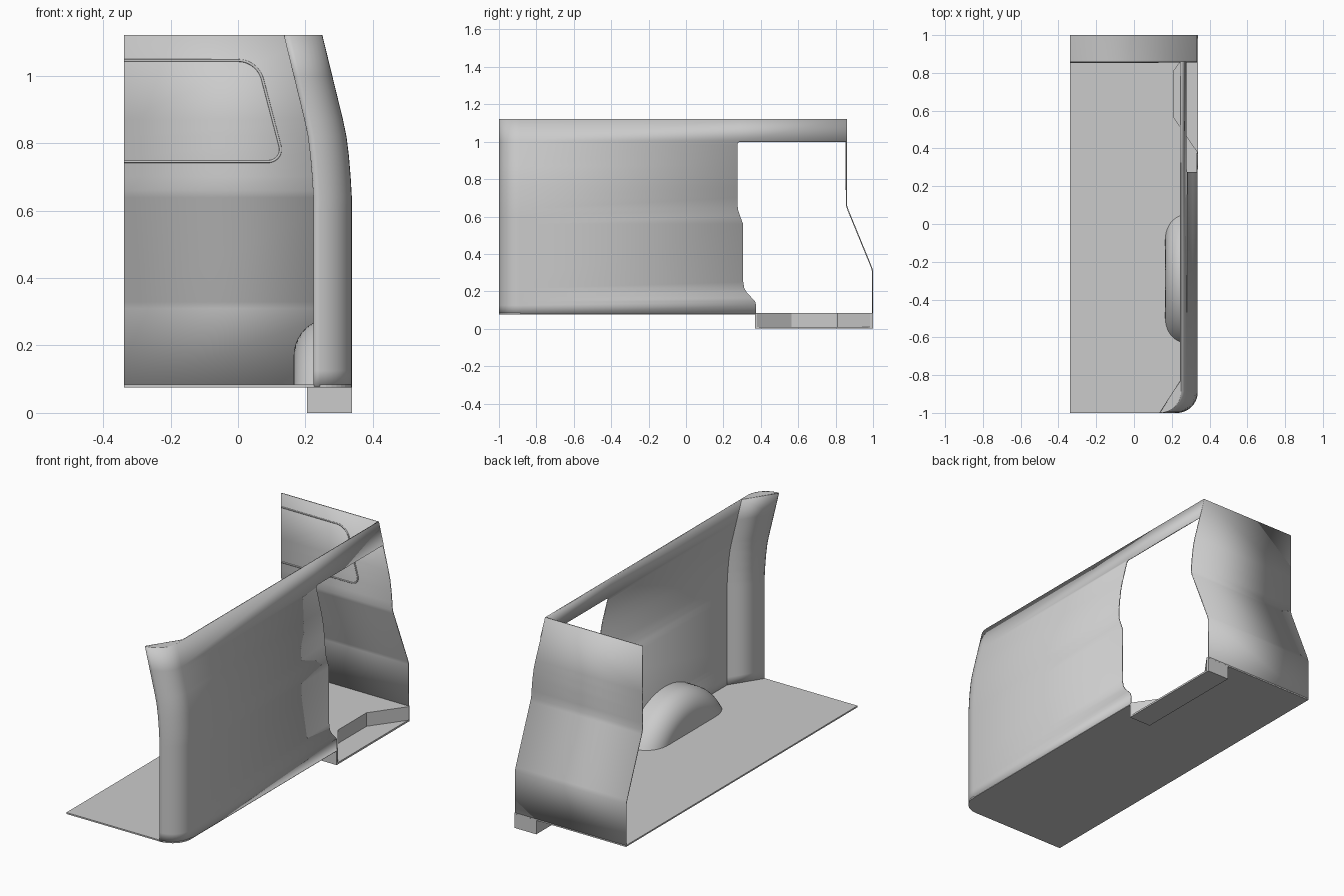
import bpy, bmesh
from math import sin, cos, asin, pi, radians

if "Cube" in bpy.data.objects:
    bpy.data.objects.remove(bpy.data.objects["Cube"])

T = 0.006                      # sheet thickness
LEFT = -0.3375
PROFILE = [(0.078, 0.3345), (0.64, 0.3345), (0.70, 0.331), (0.76, 0.326),
           (0.82, 0.3185), (0.87, 0.308), (1.12, 0.247)]   # z, outer x


def side_x(z):
    for (z0, x0), (z1, x1) in zip(PROFILE, PROFILE[1:]):
        if z <= z1:
            return x0 + (x1 - x0) * (z - z0) / (z1 - z0)
    return PROFILE[-1][1]


def make(name, verts, faces, smooth=None, thick=0):
    me = bpy.data.meshes.new(name)
    me.from_pydata(verts, [], faces)
    bm = bmesh.new()
    bm.from_mesh(me)
    bmesh.ops.remove_doubles(bm, verts=bm.verts, dist=1e-5)
    bmesh.ops.recalc_face_normals(bm, faces=bm.faces)
    bm.to_mesh(me)
    bm.free()
    ob = bpy.data.objects.new(name, me)
    bpy.context.collection.objects.link(ob)
    if thick:
        m = ob.modifiers.new("thickness", 'SOLIDIFY')
        m.thickness, m.offset = thick, 0
    if smooth:
        bpy.ops.object.select_all(action='DESELECT')
        ob.select_set(True)
        bpy.context.view_layer.objects.active = ob
        bpy.ops.object.shade_smooth_by_angle(angle=radians(smooth))
    return ob


def grid(name, rows, keep=lambda i, j: True, **kw):
    n = len(rows[0])
    faces = [(i*n + j, i*n + j + 1, (i+1)*n + j + 1, (i+1)*n + j)
             for i in range(len(rows) - 1) for j in range(n - 1) if keep(i, j)]
    return make(name, [v for r in rows for v in r], faces, **kw)


def prism(name, pts, z0, z1):
    n = len(pts)
    verts = [(x, y, z) for z in (z0, z1) for x, y in pts]
    faces = [tuple(range(n))[::-1], tuple(range(n, 2*n))]
    faces += [(i, (i+1) % n, n + (i+1) % n, n + i) for i in range(n)]
    return make(name, verts, faces)


def corner(x, r=0.11, y=-0.9975, n=10):
    return [(x - r + r*sin(a), y + r - r*cos(a))
            for a in (pi/2*k/n for k in range(n + 1))]


# side panel: rounded rear corner, door edge stepping with height
EDGE = [(0.078, .375), (.125, .375), (.145, .37), (.165, .352), (.19, .328),
        (.215, .312), (.25, .306), (.56, .305), (.60, .29), (.64, .277),
        (.70, .275), (.76, .275), (.82, .275), (.87, .275), (.985, .275),
        (.995, .278), (1.0, .288), (1.12, .288)]
rows = [[(x, y, z) for x, y in corner(side_x(z)) + [(side_x(z), ye), (side_x(z), 0.86)]]
        for z, ye in EDGE]
ncol, top = len(rows[0]), len(rows) - 2
grid("side_panel", rows, keep=lambda i, j: j < ncol - 2 or i == top,
     smooth=30, thick=T)

# diagonal inner face of the rear pillar, and its top cap
grid("pillar_inner", [[(side_x(z) - 0.11, -0.9975, z), (side_x(z) - 0.002, -0.83, z)]
                      for z, _ in EDGE], smooth=30, thick=0.003)
cap = corner(side_x(1.12)) + [(side_x(1.12), -0.83)]
prism("pillar_cap", cap, 1.115, 1.12)

# end wall with sloping middle section
WALL = [(.078, .997), (.31, .997), (.33, .991), (.64, .864), (.66, .858),
        (.70, .858), (.76, .858), (.82, .858), (.87, .858), (1.12, .858)]
grid("end_wall", [[(LEFT, y, z), (side_x(z), y, z)] for z, y in WALL],
     smooth=30, thick=T)

# raised outline on the end wall
arc = [(0.0 + .075*sin(a), .97 + .075*cos(a)) for a in (radians(7.5*k) for k in range(11))]
low = [(.09 + .036*sin(a), .781 + .036*cos(a)) for a in (radians(75 + 10.5*k) for k in range(11))]
line = [(LEFT, 1.045)] + arc + low + [(LEFT, .745)]
cu = bpy.data.curves.new("wall_outline", 'CURVE')
cu.dimensions, cu.bevel_depth, cu.bevel_resolution = '3D', 0.004, 2
sp = cu.splines.new('POLY')
sp.points.add(len(line) - 1)
for p, (x, z) in zip(sp.points, line):
    p.co = (x, 0.8555, z, 1)
bpy.context.collection.objects.link(bpy.data.objects.new("wall_outline", cu))

# floor with the step opening cut out
notch = [(.337, .38), (.21, .565), (.21, .81), (.337, .985)]
floor = [(LEFT, -1)] + corner(.3375, y=-1) + notch + [(.3375, 1), (LEFT, 1)]
prism("floor", floor, 0.076, 0.084)

# step well: block hollowed towards the door, with a bottom plate
prism("step_sides", [(.3375, .37)] + notch + [(.3375, 1), (.205, 1), (.205, .37)], 0.0, 0.08)
prism("step_plate", [(.205, .37), (.3375, .37), (.3375, 1), (.205, 1)], 0.0, 0.01)

# wheel arch: circular arc profile with a rounded inner edge
yc, zc = -0.29, -0.11
secs = [(.332, .39)] + [(.275 - .11*cos(t), .28 + .11*sin(t))
                        for t in (pi/2*(1 - k/10) for k in range(11))]
rows = []
for x, r in secs:
    a0 = asin((0.08 - zc) / r)
    rows.append([(x, yc + r*cos(a), zc + r*sin(a), )
                 for a in (a0 + (pi - 2*a0)*k/32 for k in range(33))])
rows.append([(secs[-1][0], y, 0.08) for _, y, _ in rows[-1]])
grid("wheel_arch", rows, smooth=40)
